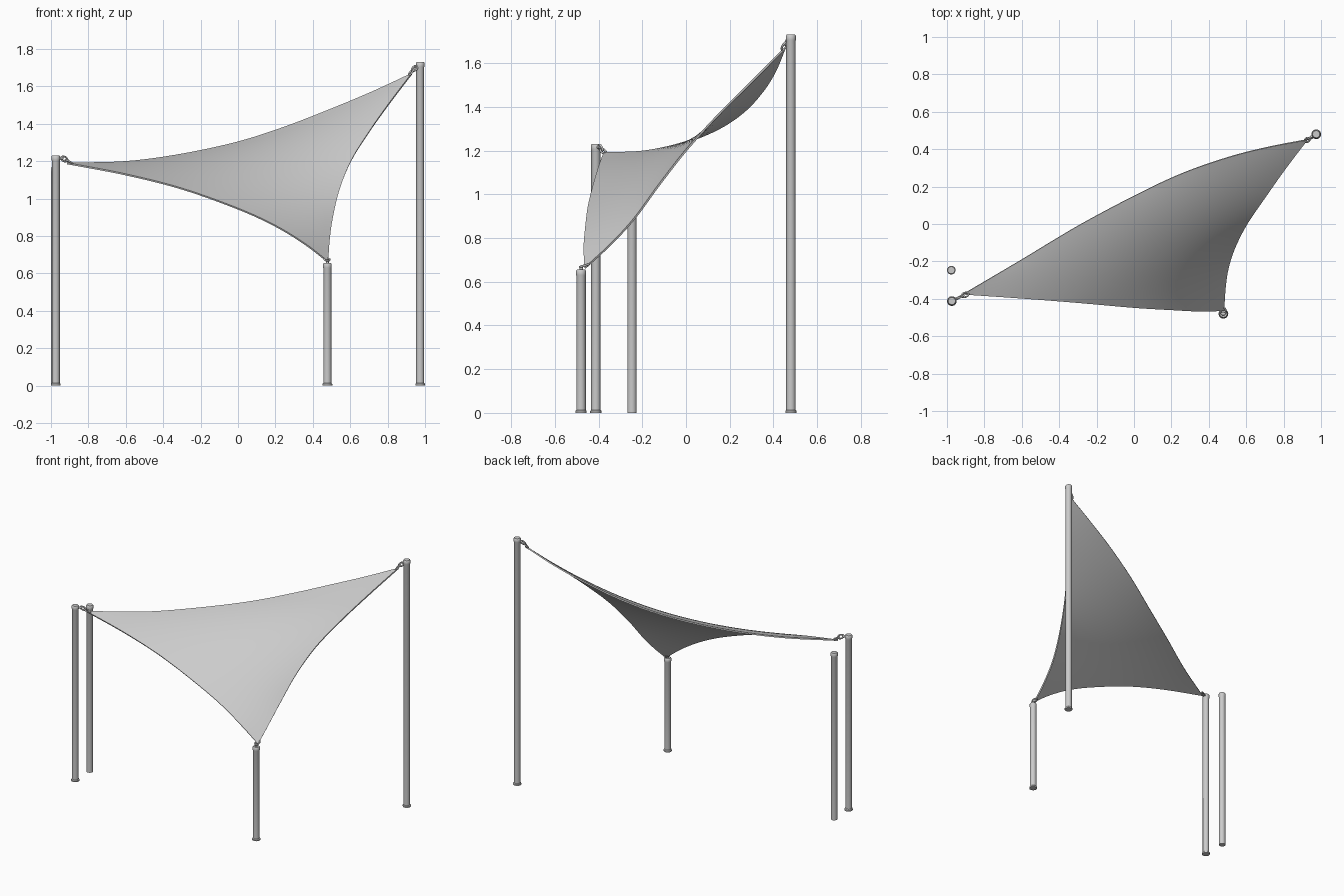
import bpy, bmesh, math
from mathutils import Vector

if "Cube" in bpy.data.objects:
    bpy.data.objects.remove(bpy.data.objects["Cube"])

grey = bpy.data.materials.new("light grey")
grey.diffuse_color = (0.6, 0.6, 0.6, 1)
grey.use_nodes = True
grey.node_tree.nodes["Principled BSDF"].inputs["Base Color"].default_value = grey.diffuse_color


def finish(name, bm, angle=40, thickness=0):
    me = bpy.data.meshes.new(name)
    bm.to_mesh(me)
    bm.free()
    me.materials.append(grey)
    ob = bpy.data.objects.new(name, me)
    bpy.context.collection.objects.link(ob)
    bpy.ops.object.select_all(action='DESELECT')
    ob.select_set(True)
    bpy.context.view_layer.objects.active = ob
    if thickness:
        sol = ob.modifiers.new("cloth_thickness", 'SOLIDIFY')
        sol.thickness = thickness
        sol.offset = 0
        bpy.ops.object.modifier_apply(modifier=sol.name)
    bpy.ops.object.shade_smooth_by_angle(angle=math.radians(angle))
    return ob


def post(name, x, y, h, foot=True):
    """Round post stacked from rings, with a cap and a foot flange."""
    r, n = 0.0215, 24
    prof = [(r, 0)]
    if foot:
        prof = [(0.026, 0), (0.026, 0.009), (r, 0.014)]
    prof += [(r, h - 0.028), (0.023, h - 0.024), (0.023, h - 0.005), (0.019, h)]
    bm = bmesh.new()
    rings = [[bm.verts.new((x + pr * math.cos(k * math.tau / n),
                            y + pr * math.sin(k * math.tau / n), pz))
              for k in range(n)] for pr, pz in prof]
    for lo, hi in zip(rings, rings[1:]):
        for k in range(n):
            m = (k + 1) % n
            bm.faces.new((lo[k], lo[m], hi[m], hi[k]))
    bm.faces.new(rings[0][::-1])
    bm.faces.new(rings[-1])
    return finish(name, bm)


def tube(name, pts, r, cyclic=False):
    cu = bpy.data.curves.new(name, 'CURVE')
    cu.dimensions = '3D'
    cu.bevel_depth = r
    cu.bevel_resolution = 2
    cu.use_fill_caps = True
    sp = cu.splines.new('POLY')
    sp.points.add(len(pts) - 1)
    for p, co in zip(sp.points, pts):
        p.co = (*co, 1)
    sp.use_cyclic_u = cyclic
    sp.use_smooth = True
    cu.materials.append(grey)
    ob = bpy.data.objects.new(name, cu)
    bpy.context.collection.objects.link(ob)


def link(name, a, b, side, width, r=0.005):
    """Oval shackle ring stretched from a to b."""
    a, b = Vector(a), Vector(b)
    d = (b - a) / 2
    s = d.cross(Vector(side)).normalized() * width
    tube(name, [(a + b) / 2 + d * math.cos(t) + s * math.sin(t)
                for t in (k * math.tau / 16 for k in range(16))], r, True)


# posts
post("left_post", -0.974, -0.412, 1.23)
post("spare_left_post", -0.977, -0.247, 1.17, False)
post("front_post", 0.478, -0.48, 0.655)
post("right_post", 0.974, 0.48, 1.73)

# eye bolts and shackles
tube("left_eye_bolt", [(-0.974, -0.412, 1.215), (-0.935, -0.393, 1.216)], 0.007)
link("left_ring", (-0.945, -0.398, 1.22), (-0.912, -0.382, 1.203), (0, 1, 0), 0.012)
link("left_shackle", (-0.922, -0.386, 1.207), (-0.885, -0.372, 1.187), (0, 0, 1), 0.012)
tube("right_eye_bolt", [(0.974, 0.48, 1.7), (0.945, 0.465, 1.703)], 0.007)
link("right_ring", (0.957, 0.468, 1.707), (0.932, 0.453, 1.685), (0, 1, 0), 0.011)
link("right_shackle", (0.938, 0.457, 1.693), (0.915, 0.442, 1.66), (0, 0, 1), 0.011)
tube("front_eye_bolt", [(0.478, -0.48, 0.645), (0.478, -0.478, 0.672)], 0.008)
link("front_ring", (0.478, -0.485, 0.668), (0.475, -0.445, 0.68), (0, 0, 1), 0.014)


# sail: three curved edges, membrane relaxed between them
N = 40
A, B, C = (-0.915, -0.376, 1.188), (0.48, -0.462, 0.662), (0.93, 0.452, 1.668)
ab = [A, (-0.6, -0.397, 1.128), (-0.3, -0.42, 1.052), (0, -0.446, 0.945),
      (0.2, -0.458, 0.853), (0.36, -0.466, 0.755), B]
ac = [A, (-0.6, -0.19, 1.196), (-0.3, -0.01, 1.236), (0, 0.15, 1.301),
      (0.25, 0.268, 1.381), (0.5, 0.356, 1.478), (0.72, 0.412, 1.57), C]
bc = [B, (0.488, -0.34, 0.775), (0.504, -0.235, 0.89), (0.54, -0.125, 1.04),
      (0.604, 0.0, 1.2), (0.7, 0.14, 1.355), (0.81, 0.295, 1.51), C]


def resample(pts):
    """Catmull-Rom curve resampled to N even steps."""
    p = [Vector(q) for q in pts]
    p = [2 * p[0] - p[1]] + p + [2 * p[-1] - p[-2]]
    fine = []
    for k in range(1, len(p) - 2):
        a, b, c, d = p[k - 1:k + 3]
        for s in range(20):
            t = s / 20
            fine.append(0.5 * (2 * b + (c - a) * t + (2 * a - 5 * b + 4 * c - d) * t**2
                               + (3 * b - a - 3 * c + d) * t**3))
    fine.append(p[-2])
    acc = [0]
    for u, v in zip(fine, fine[1:]):
        acc.append(acc[-1] + (v - u).length)
    out, k = [], 0
    for i in range(N + 1):
        L = acc[-1] * i / N
        while k < len(acc) - 2 and acc[k + 1] < L:
            k += 1
        out.append(fine[k].lerp(fine[k + 1], (L - acc[k]) / (acc[k + 1] - acc[k])))
    return out


AB, AC, BC = resample(ab), resample(ac), resample(bc)
P = {}
for i in range(N + 1):
    for j in range(i + 1):
        P[i, j] = BC[j] if i == N else AB[i].lerp(AC[i], j / max(i, 1))
for _ in range(500):
    for i in range(2, N):
        for j in range(1, i):
            P[i, j] = (P[i - 1, j] + P[i + 1, j] + P[i, j - 1] + P[i, j + 1]
                       + P[i - 1, j - 1] + P[i + 1, j + 1]) / 6

bm = bmesh.new()
V = {k: bm.verts.new(co) for k, co in P.items()}
for i in range(N):
    for j in range(i + 1):
        bm.faces.new((V[i, j], V[i + 1, j], V[i + 1, j + 1]))
        if j < i:
            bm.faces.new((V[i, j], V[i + 1, j + 1], V[i, j + 1]))
finish("shade_sail", bm, 40, 0.009)
